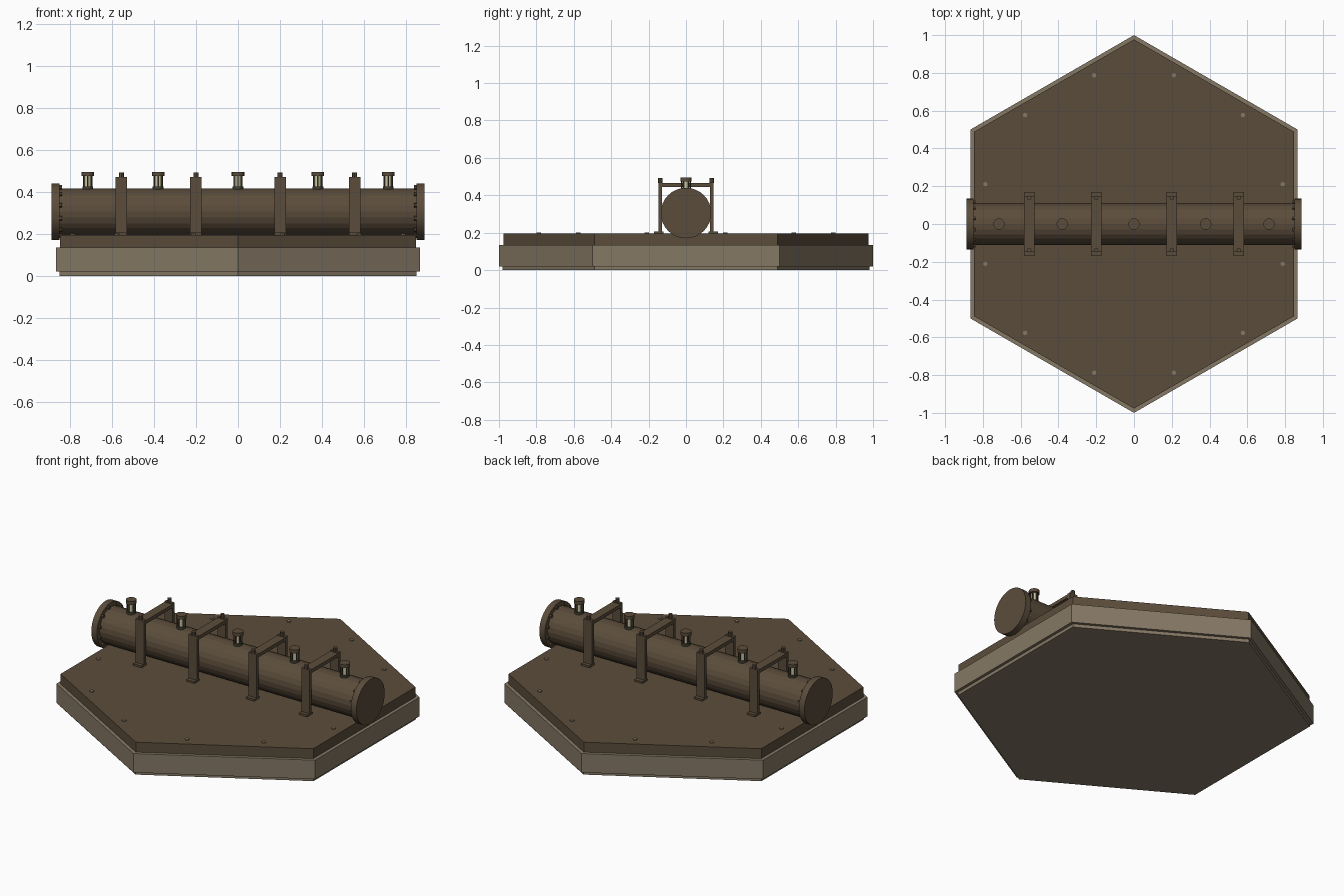
import bpy
import math
from mathutils import Vector

cube = bpy.data.objects.get("Cube")
if cube:
    bpy.data.objects.remove(cube, do_unlink=True)


def material(name, colour):
    m = bpy.data.materials.new(name)
    m.use_nodes = True
    m.diffuse_color = (*colour, 1)
    m.node_tree.nodes["Principled BSDF"].inputs["Base Color"].default_value = (*colour, 1)
    return m


brown = material("dark brown metal", (0.105, 0.073, 0.044))
tan = material("worn tan metal", (0.235, 0.19, 0.13))
olive = material("dark olive metal", (0.055, 0.048, 0.03))
cream = material("cream glass", (0.62, 0.58, 0.36))


def finish(name, mat):
    ob = bpy.context.object
    ob.name = name
    ob.data.materials.append(mat)
    return ob


def cylinder(name, mat, start, end, radius, sides=12, smooth=False):
    start, end = Vector(start), Vector(end)
    axis = end - start
    bpy.ops.mesh.primitive_cylinder_add(
        vertices=sides, radius=radius, depth=axis.length,
        location=(start + end) / 2,
        rotation=axis.to_track_quat('Z', 'Y').to_euler())
    ob = finish(name, mat)
    if smooth:
        bpy.ops.object.shade_smooth_by_angle(angle=math.radians(30))
    return ob


def box(name, mat, low, high):
    low, high = Vector(low), Vector(high)
    bpy.ops.mesh.primitive_cube_add(size=1, location=(low + high) / 2)
    ob = finish(name, mat)
    ob.scale = high - low
    return ob


def hexagon(name, mat, z0, z1, radius):
    # Six sides with corners on the front and back
    bpy.ops.mesh.primitive_cylinder_add(
        vertices=6, radius=radius, depth=z1 - z0, location=(0, 0, (z0 + z1) / 2))
    return finish(name, mat)


# Stepped hexagonal base
hexagon("base_foot", tan, 0, 0.025, 0.98)
hexagon("base_rim", tan, 0.02, 0.135, 1.0)
hexagon("base_deck", brown, 0.13, 0.195, 0.977)

# Ring of rivets on the deck
for i in range(12):
    a = math.radians(15 + 30 * i)
    x, y = 0.815 * math.cos(a), 0.815 * math.sin(a)
    cylinder("deck_rivet", tan, (x, y, 0.19), (x, y, 0.201), 0.012, 8)

# Pipe with end flanges and their bolts
AXIS = 0.305
cylinder("pipe", brown, (-0.86, 0, AXIS), (0.86, 0, AXIS), 0.11, 24)
for side in (-1, 1):
    cylinder("flange", brown, (side * 0.85, 0, AXIS), (side * 0.888, 0, AXIS), 0.135, 32, True)
    for i in range(12):
        a = math.radians(15 + 30 * i)
        y, z = 0.12 * math.cos(a), AXIS + 0.12 * math.sin(a)
        cylinder("flange_bolt", brown, (side * 0.838, y, z), (side * 0.855, y, z), 0.01, 6)

# Support frames straddling the pipe
for x in (-0.555, -0.2, 0.2, 0.555):
    w = 0.0275
    for side in (-1, 1):
        y0, y1 = sorted((side * 0.127, side * 0.148))
        box("frame_post", brown, (x - w, y0, 0.19), (x + w, y1, 0.47))
        y0, y1 = sorted((side * 0.12, side * 0.17))
        box("frame_foot", brown, (x - w, y0, 0.19), (x + w, y1, 0.206))
        cylinder("frame_bolt", brown, (x, side * 0.138, 0.465), (x, side * 0.138, 0.492), 0.012, 8)
    box("frame_crossbar", brown, (x - w, -0.13, 0.445), (x + w, 0.13, 0.466))

# Caged lamps along the top of the pipe
for x in (-0.715, -0.38, 0, 0.38, 0.715):
    cylinder("lamp_base", olive, (x, 0, 0.405), (x, 0, 0.426), 0.026, 16, True)
    cylinder("lamp_glass", cream, (x, 0, 0.42), (x, 0, 0.478), 0.017, 12, True)
    for i in range(6):
        a = math.radians(30 + 60 * i)
        px, py = x + 0.022 * math.cos(a), 0.022 * math.sin(a)
        cylinder("lamp_cage_bar", olive, (px, py, 0.42), (px, py, 0.478), 0.0035, 6)
    cylinder("lamp_cap", brown, (x, 0, 0.475), (x, 0, 0.495), 0.03, 16, True)
